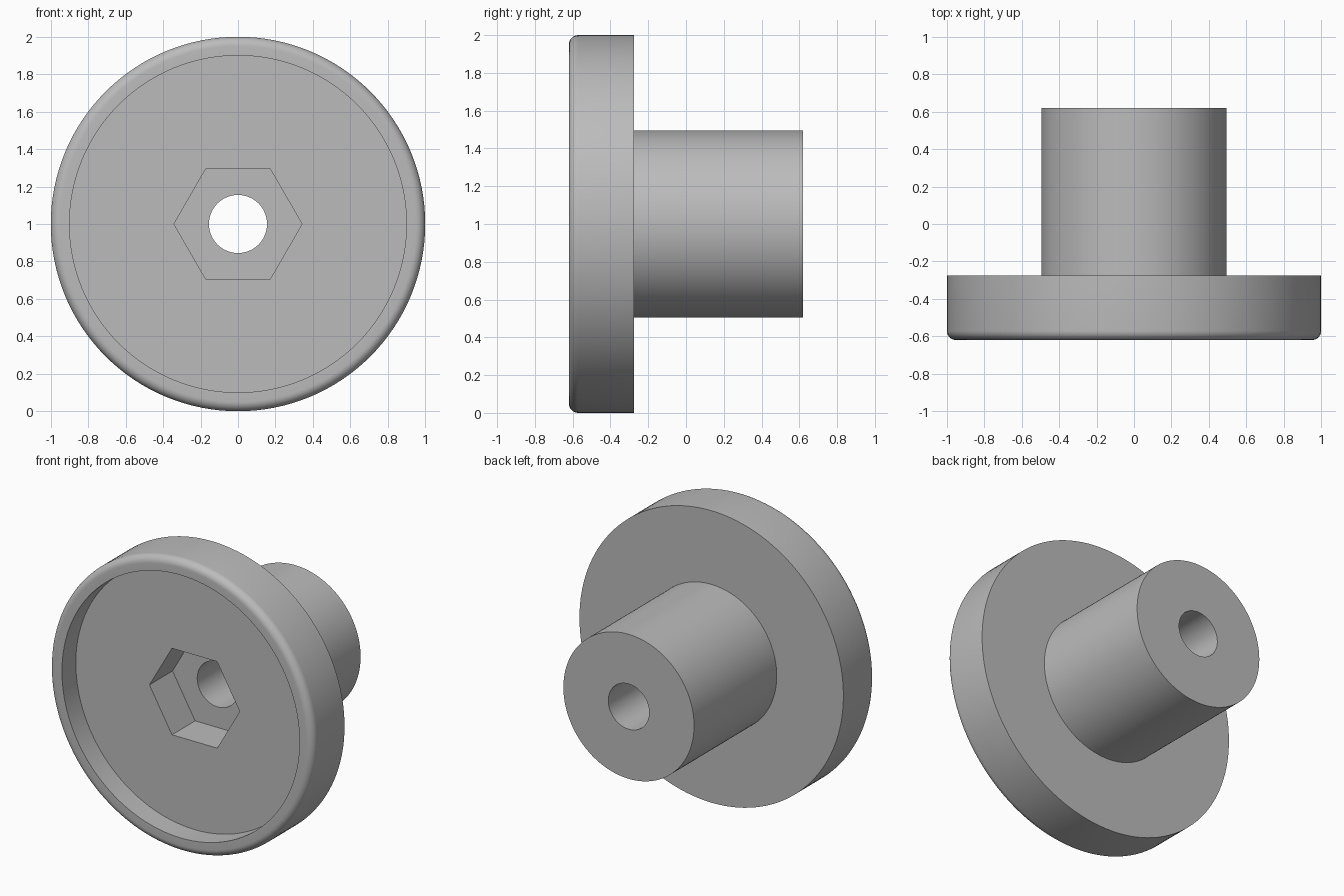
import bpy, bmesh, math
from mathutils import Matrix

cube = bpy.data.objects.get("Cube")
if cube:
    bpy.data.objects.remove(cube, do_unlink=True)

SEGMENTS = 128
FRONT, BACK, STEP = -0.62, 0.62, -0.275   # positions along y
FLOOR = FRONT + 0.15                      # recessed front face
POCKET = FLOOR + 0.25                     # bottom of hex pocket
FILLET = 0.05

grey = bpy.data.materials.new("plain grey")
grey.use_nodes = True
colour = (0.5, 0.5, 0.5, 1)
grey.diffuse_color = colour
grey.node_tree.nodes["Principled BSDF"].inputs["Base Color"].default_value = colour


def add_object(name, bm):
    bmesh.ops.recalc_face_normals(bm, faces=bm.faces[:])
    mesh = bpy.data.meshes.new(name)
    bm.to_mesh(mesh)
    bm.free()
    mesh.materials.append(grey)
    obj = bpy.data.objects.new(name, mesh)
    bpy.context.collection.objects.link(obj)
    return obj


def lathe(name, profile):
    """Revolve a closed (radius, y) profile around the axis at z = 1."""
    bm = bmesh.new()
    rings = []
    for i in range(SEGMENTS):
        a = 2 * math.pi * i / SEGMENTS
        rings.append([bm.verts.new((r * math.cos(a), y, 1 + r * math.sin(a)))
                      for r, y in profile])
    n = len(profile)
    for i, ring in enumerate(rings):
        nxt = rings[(i + 1) % SEGMENTS]
        for j in range(n):
            k = (j + 1) % n
            bm.faces.new((ring[j], ring[k], nxt[k], nxt[j]))
    return add_object(name, bm)


# Flanged hub: recessed rim, rounded outer edge, stem and through bore
fillet = [(1 - FILLET + FILLET * math.sin(t), FRONT + FILLET - FILLET * math.cos(t))
          for t in (math.pi / 2 * i / 8 for i in range(9))]
profile = ([(0.155, FLOOR), (0.9, FLOOR), (0.9, FRONT)] + fillet +
           [(1, STEP), (0.495, STEP), (0.495, BACK), (0.155, BACK)])
hub = lathe("flanged_hub", profile)

# Hexagonal nut pocket, cut into the recessed face
bm = bmesh.new()
bmesh.ops.create_cone(bm, cap_ends=True, segments=6, radius1=0.342, radius2=0.342,
                      depth=POCKET - FRONT)
bm.transform(Matrix.Translation((0, (FRONT + POCKET) / 2, 1))
             @ Matrix.Rotation(math.pi / 2, 4, 'X')
             @ Matrix.Rotation(math.pi / 2, 4, 'Z'))
# Keep a corner of the hexagon pointing sideways
if max(v.co.x for v in bm.verts) < 0.34:
    bm.transform(Matrix.Translation((0, 0, 1)) @ Matrix.Rotation(math.pi / 6, 4, 'Y')
                 @ Matrix.Translation((0, 0, -1)))
cutter = add_object("hex_pocket_cutter", bm)
cutter.hide_render = True

bpy.context.view_layer.objects.active = hub
for o in bpy.context.selected_objects:
    o.select_set(False)
hub.select_set(True)
cut = hub.modifiers.new("hex_pocket", 'BOOLEAN')
cut.operation = 'DIFFERENCE'
cut.solver = 'EXACT'
cut.object = cutter
bpy.ops.object.modifier_apply(modifier=cut.name)
bpy.data.objects.remove(cutter, do_unlink=True)

bpy.ops.object.shade_smooth_by_angle(angle=math.radians(30))
